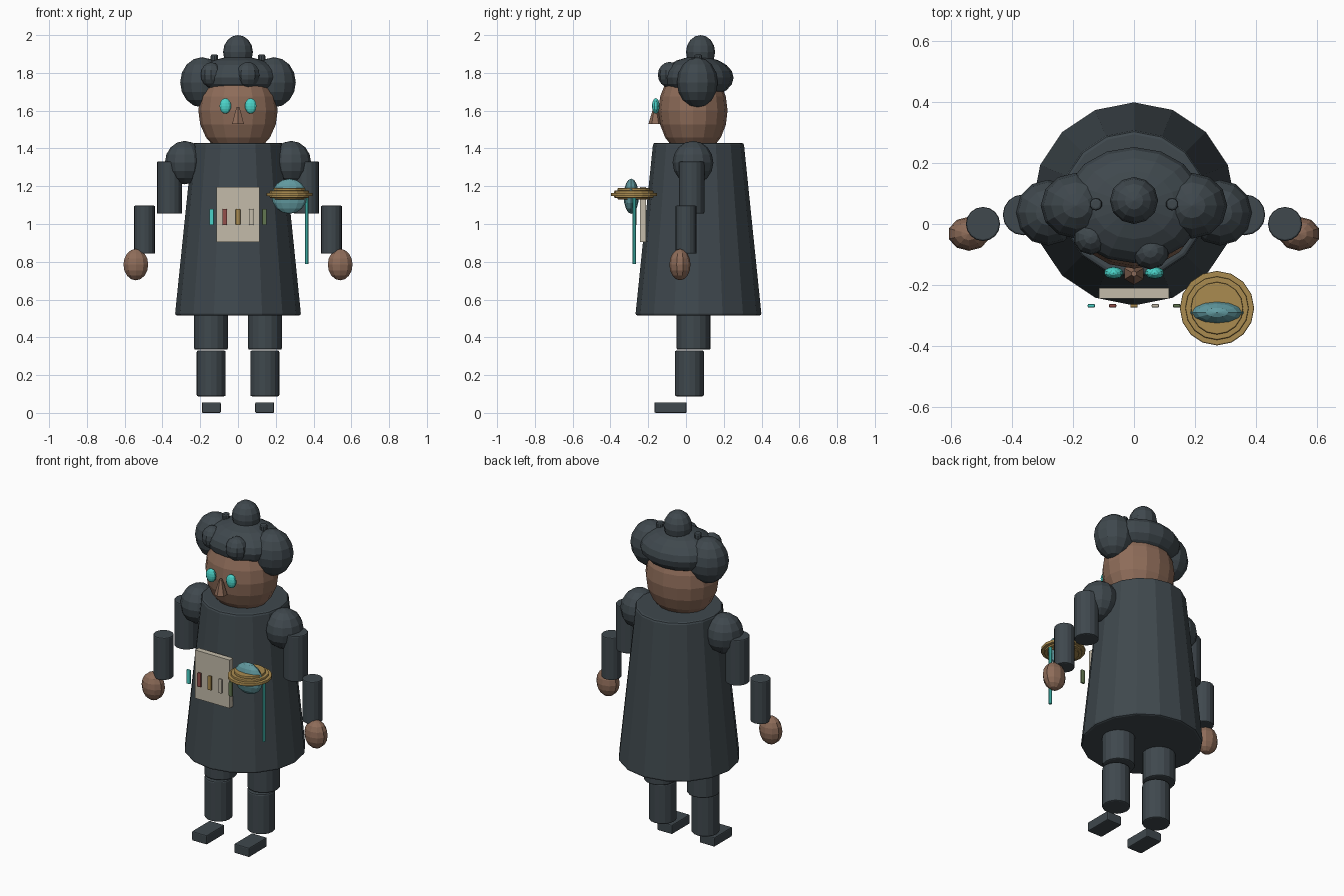
import bpy, math

if "Cube" in bpy.data.objects:
    bpy.data.objects.remove(bpy.data.objects["Cube"])


def material(name, rgb):
    m = bpy.data.materials.new(name)
    m.diffuse_color = (*rgb, 1)
    m.use_nodes = True
    m.node_tree.nodes["Principled BSDF"].inputs["Base Color"].default_value = m.diffuse_color
    return m


DARK = material("dark_cloth", (0.05, 0.065, 0.075))
SKIN = material("skin", (0.27, 0.15, 0.10))
CYAN = material("cyan", (0.07, 0.65, 0.58))
ORB = material("orb_glass", (0.12, 0.32, 0.35))
GOLD = material("gold", (0.40, 0.26, 0.08))
CREAM = material("cream", (0.55, 0.50, 0.40))
RED = material("red", (0.30, 0.08, 0.07))
GREEN = material("green", (0.12, 0.18, 0.08))


def finish(name, mat, bevel=0):
    ob = bpy.context.object
    ob.name = name
    ob.data.materials.append(mat)
    if bevel:
        bpy.ops.object.transform_apply(location=False, rotation=True, scale=True)
        mod = ob.modifiers.new("edge", 'BEVEL')
        mod.width = bevel
        mod.segments = 2
        mod.limit_method = 'ANGLE'
        mod.angle_limit = math.radians(50)
    return ob


def ball(name, mat, loc, radii, seg=12, rings=8):
    bpy.ops.mesh.primitive_uv_sphere_add(segments=seg, ring_count=rings, location=loc)
    bpy.context.object.scale = radii
    return finish(name, mat)


def tube(name, mat, x, y, z0, z1, r0, r1=None, sides=16, bevel=0.0):
    bpy.ops.mesh.primitive_cone_add(vertices=sides, radius1=r0, radius2=r0 if r1 is None else r1,
                                    depth=z1 - z0, location=(x, y, (z0 + z1) / 2))
    return finish(name, mat, bevel)


def box(name, mat, loc, size, bevel=0.0):
    bpy.ops.mesh.primitive_cube_add(size=1, location=loc)
    bpy.context.object.scale = size
    return finish(name, mat, bevel)


# Coat and head
tube("coat", DARK, 0, 0.066, 0.515, 1.43, 0.334, 0.24, bevel=0.012)
ball("head", SKIN, (0, 0.037, 1.6), (0.21, 0.183, 0.24), 16, 10)
tube("nose", SKIN, 0, -0.163, 1.53, 1.62, 0.036, 0.009, sides=6)

# Limbs, eyes and side buns, on both sides
for s, side in ((-1, "right"), (1, "left")):
    ball(side + "_eye", CYAN, (s * 0.067, -0.16, 1.625), (0.032, 0.02, 0.041), 10, 8)
    ball(side + "_side_bun", DARK, (s * 0.19, 0.06, 1.75), (0.116, 0.108, 0.133))
    tube(side + "_hair_pin", DARK, s * 0.125, 0.065, 1.80, 1.897, 0.021, sides=10, bevel=0.008)
    ball(side + "_shoulder", DARK, (s * 0.282, 0.037, 1.325), (0.105, 0.108, 0.115))
    tube(side + "_upper_arm", DARK, s * 0.363, 0.03, 1.055, 1.33, 0.067, bevel=0.006)
    tube(side + "_forearm", DARK, s * 0.495, 0, 0.843, 1.097, 0.056, bevel=0.006)
    ball(side + "_hand", SKIN, (s * 0.541, -0.032, 0.785), (0.069, 0.056, 0.083), 10, 8)
    tube(side + "_thigh", DARK, s * 0.143, 0.04, 0.335, 0.6, 0.09, bevel=0.008)
    tube(side + "_shin", DARK, s * 0.142, 0.018, 0.088, 0.33, 0.077, bevel=0.008)
    box(side + "_foot", DARK, (s * 0.141, -0.082, 0.028), (0.1, 0.17, 0.056), 0.006)

# Hair
ball("hair_cap", DARK, (0, 0.062, 1.775), (0.23, 0.19, 0.112), 16, 10)
ball("top_bun", DARK, (0, 0.077, 1.91), (0.079, 0.077, 0.09), 12, 8)
ball("right_front_curl", DARK, (-0.142, -0.043, 1.79), (0.058, 0.058, 0.066), 10, 8)
ball("left_front_curl", DARK, (0.053, -0.087, 1.79), (0.064, 0.062, 0.068), 10, 8)

# Chest panel and row of vials
box("chest_panel", CREAM, (0, -0.227, 1.05), (0.23, 0.033, 0.29))
for i, mat in enumerate((CYAN, RED, GOLD, CREAM, GREEN)):
    box(f"vial_{i + 1}", mat, (-0.14 + 0.07 * i, -0.268, 1.037), (0.024, 0.012, 0.085), 0.004)

# Floating orb with stepped gold rings and a thin rod
ball("orb", ORB, (0.272, -0.29, 1.147), (0.094, 0.04, 0.093))
for i, (r, z0, z1) in enumerate(((0.122, 1.147, 1.165), (0.104, 1.138, 1.177), (0.086, 1.13, 1.19))):
    tube(f"orb_ring_{i + 1}", GOLD, 0.272, -0.276, z0, z1, r, bevel=0.004)
tube("rod", CYAN, 0.365, -0.275, 0.787, 1.15, 0.009, sides=8)
